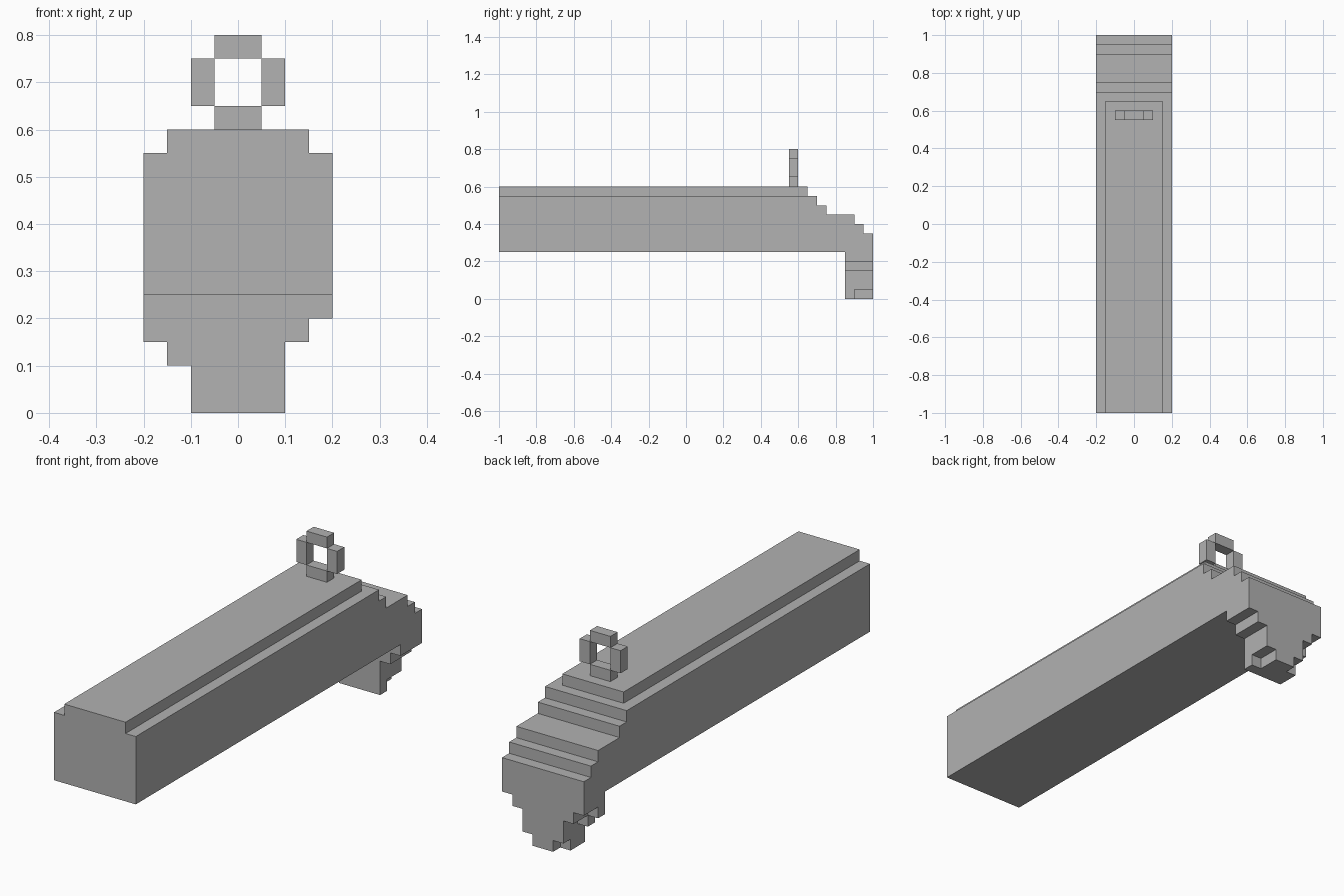
import bpy
import bmesh
from mathutils import Vector

cube = bpy.data.objects.get("Cube")
if cube:
    bpy.data.objects.remove(cube, do_unlink=True)

grey = bpy.data.materials.new("plain_grey")
grey.use_nodes = True
colour = (0.445, 0.445, 0.445, 1)
grey.diffuse_color = colour
grey.node_tree.nodes["Principled BSDF"].inputs["Base Color"].default_value = colour


def extrude(name, outline, place, depth):
    """Sweep a flat outline, mapped to 3D by place, along the depth vector."""
    bm = bmesh.new()
    face = bm.faces.new([bm.verts.new(place(a, b)) for a, b in outline])
    swept = bmesh.ops.extrude_face_region(bm, geom=[face], use_keep_orig=True)
    verts = [g for g in swept["geom"] if isinstance(g, bmesh.types.BMVert)]
    bmesh.ops.translate(bm, verts=verts, vec=Vector(depth))
    bmesh.ops.recalc_face_normals(bm, faces=bm.faces)
    mesh = bpy.data.meshes.new(name)
    bm.to_mesh(mesh)
    bm.free()
    mesh.materials.append(grey)
    obj = bpy.data.objects.new(name, mesh)
    bpy.context.collection.objects.link(obj)
    return obj


def box(name, x, y, z):
    outline = [(x[0], z[0]), (x[1], z[0]), (x[1], z[1]), (x[0], z[1])]
    return extrude(name, outline, lambda a, b: (a, y[0], b), (0, y[1] - y[0], 0))


def stairs(steps):
    """Turn (position, height) treads into a stepped outline."""
    points = []
    for i, (pos, height) in enumerate(steps):
        if i:
            points.append((steps[i - 1][0], height))
        points.append((pos, height))
    return points


# Long body with a stepped rear slope
slope = stairs([(0.7, 0.55), (0.75, 0.5), (0.9, 0.45), (0.95, 0.4), (1, 0.35)])
side = [(-1, 0.25), (-1, 0.55)] + slope + [(1, 0.25)]
extrude("body", side, lambda a, b: (-0.2, a, b), (0.4, 0, 0))

# Raised top ridge
box("top_ridge", (-0.15, 0.15), (-1, 0.65), (0.55, 0.6))

# Rear grip, narrowing downward in steps on both sides
half = stairs([(0.05, 0), (0.1, 0.05), (0.15, 0.15), (0.2, 0.2)]) + [(0.2, 0.25)]
grip = half + [(-x, z) for x, z in reversed(half)]
extrude("rear_grip", grip, lambda a, b: (a, 0.85, b), (0, 0.15, 0))

# Small blocks filling some of the grip's front steps
front = (0.85, 0.9)
box("grip_block_upper", (-0.2, -0.15), front, (0.15, 0.2))
box("grip_block_middle", (-0.15, -0.1), front, (0.1, 0.15))
box("grip_block_lower_left", (0.05, 0.1), front, (0, 0.05))
box("grip_block_lower_right", (-0.1, -0.05), (0.85, 0.95), (0, 0.05))

# Square ring sight standing on the ridge
ring = (0.55, 0.6)
for name, z in (("ring_base", 0.6), ("ring_top", 0.75)):
    box(name, (-0.05, 0.05), ring, (z, z + 0.05))
for name, x in (("ring_right", -0.1), ("ring_left", 0.05)):
    box(name, (x, x + 0.05), ring, (0.65, 0.75))
